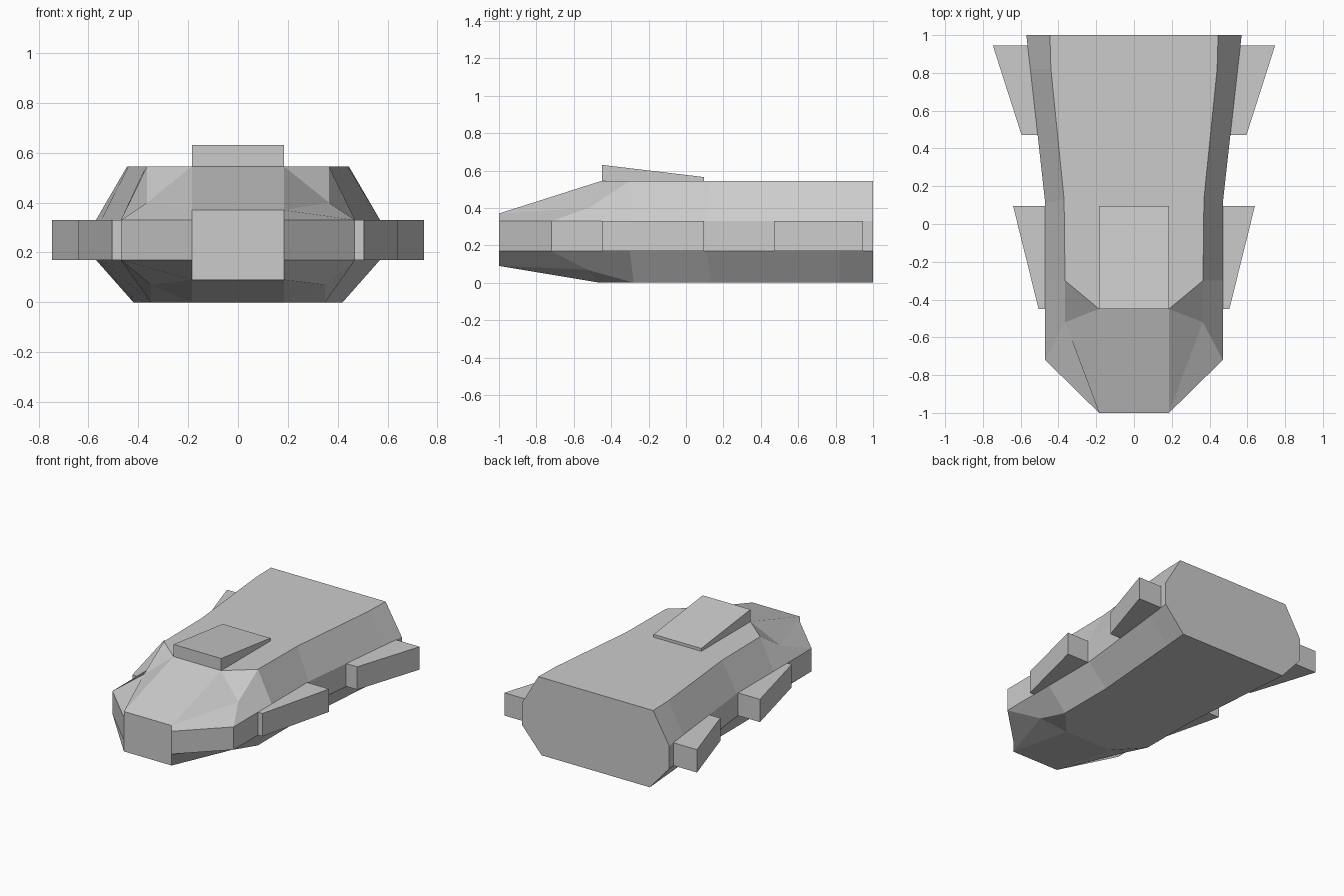
import bpy, bmesh

if "Cube" in bpy.data.objects:
    bpy.data.objects.remove(bpy.data.objects["Cube"])


def finish(name, bm):
    bmesh.ops.remove_doubles(bm, verts=bm.verts, dist=1e-4)
    bmesh.ops.recalc_face_normals(bm, faces=bm.faces)
    mesh = bpy.data.meshes.new(name)
    bm.to_mesh(mesh)
    bm.free()
    obj = bpy.data.objects.new(name, mesh)
    bpy.context.collection.objects.link(obj)
    return obj


def face(bm, pts):
    return bm.faces.new([bm.verts.new(p) for p in pts])


def flip(p):
    return (-p[0], p[1], p[2])


def both(bm, pts):
    """Face plus its mirror image."""
    face(bm, pts)
    face(bm, [flip(p) for p in reversed(pts)])


def across(bm, pts):
    """One face spanning the centre line from right-hand points."""
    face(bm, pts + [flip(p) for p in reversed(pts)])


# Hull ribs, nose to tail: top edge, upper side, lower side, bottom edge
TOP, W_UP, W_LOW, BASE = 0.545, 0.33, 0.17, 0.0
ribs = [
    [(.185, -1, .37), (.185, -1, W_UP), (.185, -1, W_LOW), (.185, -1, .09)],
    [(.365, -.52, .40), (.47, -.72, W_UP), (.47, -.72, W_LOW), (.35, -.53, .07)],
    [(.365, -.30, TOP), (.47, -.30, W_UP), (.47, -.30, W_LOW), (.35, -.28, BASE)],
    [(.37, .13, TOP), (.47, .11, W_UP), (.47, .11, W_LOW), (.35, .13, BASE)],
    [(.44, .82, TOP), (.549, .82, W_UP), (.549, .82, W_LOW), (.405, .82, BASE)],
    [(.445, 1, TOP), (.57, 1, W_UP), (.57, 1, W_LOW), (.42, 1, BASE)],
]
bm = bmesh.new()
for a, b in zip(ribs, ribs[1:]):
    for k in range(3):
        both(bm, [a[k], b[k], b[k + 1], a[k + 1]])

# Nose and tail ends
across(bm, ribs[0])
across(bm, ribs[-1])

# Deck and floor, each with a sloped nose plate and corner facets
for k, corner in ((0, (.185, -.45, TOP)), (3, (.185, -.46, BASE))):
    across(bm, [corner] + [r[k] for r in ribs[2:]])
    across(bm, [ribs[0][k], corner])
    both(bm, [ribs[0][k], ribs[1][k], corner])
    both(bm, [ribs[1][k], ribs[2][k], corner])
finish("hull", bm)


def prism(name, outline, place, depth):
    """Extrude a flat outline along a direction."""
    bm = bmesh.new()
    f = face(bm, [place(*p) for p in outline])
    ext = bmesh.ops.extrude_face_region(bm, geom=[f])
    moved = [v for v in ext["geom"] if isinstance(v, bmesh.types.BMVert)]
    bmesh.ops.translate(bm, verts=moved, vec=depth)
    return finish(name, bm)


# Wedge hatch on the deck
prism("roof_hatch", [(-.45, .53), (.095, .53), (.095, .565), (-.45, .63)],
      lambda y, z: (-.185, y, z), (.37, 0, 0))

# Swept side fins
fins = {
    "front_fin": [(.42, -.45), (.505, -.45), (.64, .095), (.42, .095)],
    "rear_fin": [(.45, .47), (.595, .47), (.747, .945), (.45, .945)],
}
for name, outline in fins.items():
    for side, s in (("right", 1), ("left", -1)):
        prism(f"{name}_{side}", outline,
              lambda x, y, s=s: (s * x, y, W_LOW), (0, 0, W_UP - W_LOW))
